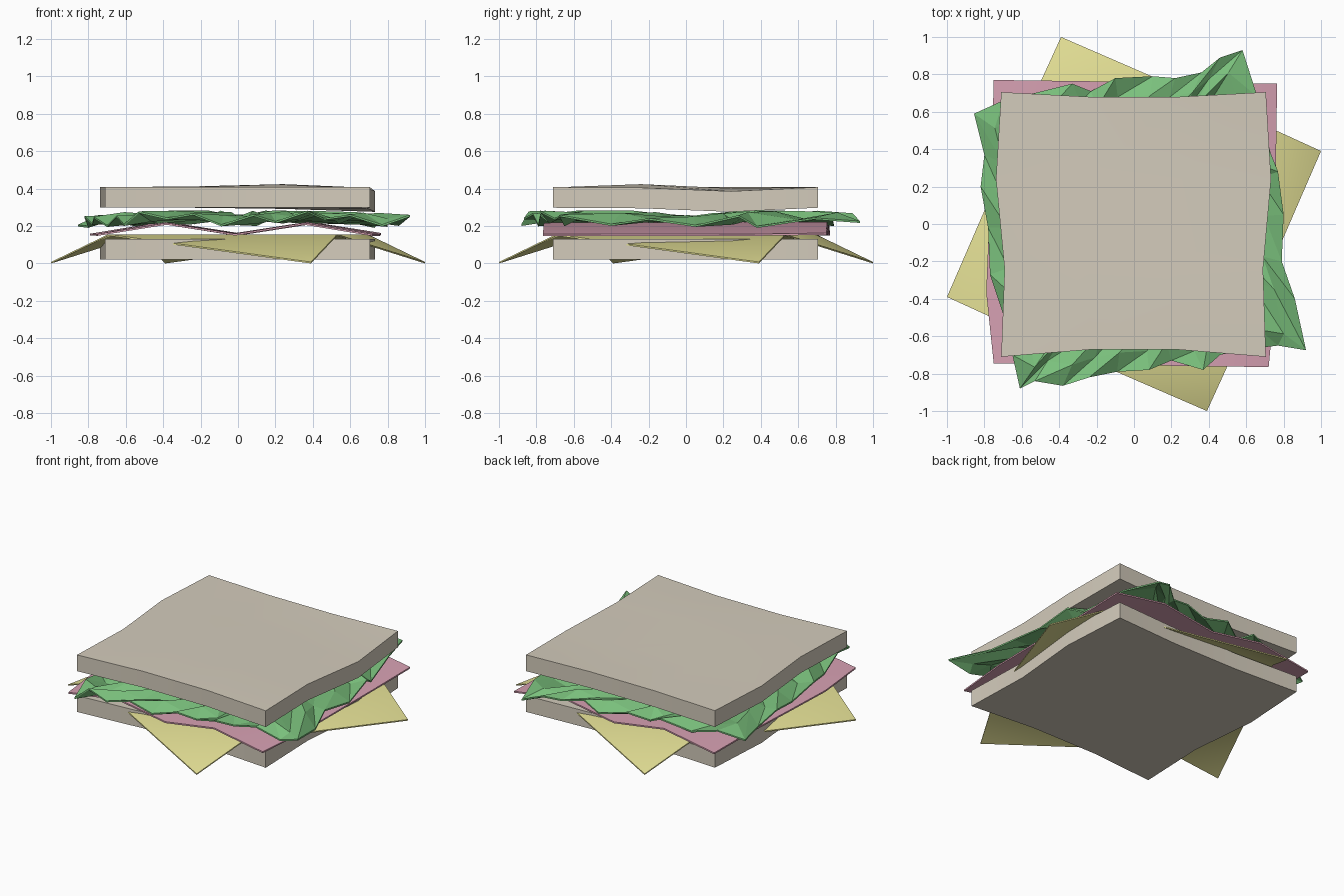
import bpy, math, random

if "Cube" in bpy.data.objects:
    bpy.data.objects.remove(bpy.data.objects["Cube"])
random.seed(4)


def srgb(*c):
    return [((v / 255 + 0.055) / 1.055) ** 2.4 for v in c] + [1.0]


def material(name, *rgb):
    m = bpy.data.materials.new(name)
    m.diffuse_color = srgb(*rgb)
    m.use_nodes = True
    m.node_tree.nodes["Principled BSDF"].inputs["Base Color"].default_value = m.diffuse_color
    return m


BREAD = material("bread beige", 212, 204, 188)
CHEESE = material("cheese yellow", 226, 222, 148)
HAM = material("ham pink", 214, 160, 178)
LETTUCE = material("lettuce green", 122, 192, 124)


def slab(name, top, faces, thick, mat, smooth=True):
    """Closed slab: a top surface, its copy lowered by thick, and a rim."""
    n = len(top)
    verts = top + [(x, y, z - thick) for x, y, z in top]
    edges = {(f[i], f[(i + 1) % len(f)]) for f in faces for i in range(len(f))}
    rim = [(b, a, a + n, b + n) for a, b in edges if (b, a) not in edges]
    under = [tuple(i + n for i in reversed(f)) for f in faces]
    me = bpy.data.meshes.new(name)
    me.from_pydata(verts, [], list(faces) + under + rim)
    me.materials.append(mat)
    ob = bpy.data.objects.new(name, me)
    bpy.context.collection.objects.link(ob)
    if smooth:
        bpy.ops.object.select_all(action='DESELECT')
        ob.select_set(True)
        bpy.context.view_layer.objects.active = ob
        bpy.ops.object.shade_smooth_by_angle(angle=math.radians(30))
    return ob


def grid_faces(nx, ny):
    return [(j * nx + i, j * nx + i + 1, (j + 1) * nx + i + 1, (j + 1) * nx + i)
            for j in range(ny - 1) for i in range(nx - 1)]


# Bread slices: 4 x 4 grid with wavy edges, the top one warped
steps = [-0.71, -0.24, 0.24, 0.705]


def bread(name, z, warp):
    pts = []
    for j, y in enumerate(steps):
        for i, x in enumerate(steps):
            px, py = x, y
            if j in (1, 2) and i in (0, 3):
                px = (-0.692, -0.738)[j - 1] if i == 0 else (0.69, 0.733)[j - 1]
            if i in (1, 2) and j in (0, 3):
                py = -0.672 if j == 0 else 0.68
            pts.append((px, py, z + warp.get((i, j), 0)))
    slab(name, pts, grid_faces(4, 4), 0.11, BREAD)


bread("bottom_bread", 0.132, {})
bread("top_bread", 0.408, {(2, 1): 0.016, (1, 1): 0.004, (3, 2): -0.022,
                           (2, 2): -0.006, (3, 1): -0.003})

# Cheese: turned square whose four corners fold down to the ground
cheese, T = [], 0.008
for k in range(4):
    c, s = round(math.cos(k * math.pi / 2)), round(math.sin(k * math.pi / 2))
    for x, y, z in ((0.39, -1.0, T), (0.53, -0.694, 0.156)):
        cheese.append((x * c - y * s, x * s + y * c, z))
flaps = [((2 * k - 1) % 8, 2 * k, 2 * k + 1) for k in range(4)]
slab("cheese_slice", cheese, [(1, 3, 5, 7)] + flaps, T, CHEESE)


# Ham: square sheet rippled along x
def ripple(x):
    return 0.032 * -math.cos(x / 0.39 * math.pi)


ham = []
bulge = [0, -0.04, -0.025, -0.01, 0]
for j in range(5):
    v = j / 4
    for i in range(5):
        u = i / 4
        left, right = -0.75 + bulge[j], 0.72 + 0.045 * v - bulge[j] * 0.6
        front, back = -0.745 - 0.02 * u, 0.77 - 0.02 * u
        z = 0.19 + (0.03 if i % 2 else -0.03) + random.uniform(-0.004, 0.004)
        ham.append((left + (right - left) * u, front + (back - front) * v, z))
slab("ham_slice", ham, grid_faces(5, 5), 0.01, HAM)

# Lettuce: ragged crinkled leaf from an outline and shrinking rings
outline = [(-.855, .59), (-.70, .66), (-.53, .70), (-.33, .75), (-.23, .71),
           (-.10, .78), (.10, .79), (.22, .78), (.36, .81), (.46, .89), (.58, .93),
           (.66, .68), (.73, .38), (.77, .28), (.80, .05), (.79, -.20), (.86, -.40),
           (.92, -.675), (.77, -.65), (.60, -.67), (.46, -.70), (.37, -.78),
           (.20, -.73), (.08, -.78), (-.09, -.79), (-.24, -.82), (-.38, -.865),
           (-.53, -.84), (-.61, -.88), (-.65, -.70), (-.70, -.48), (-.77, -.27),
           (-.78, -.02), (-.82, .20), (-.80, .37)][::-1]
n = len(outline)
leaf = []
for r, s in enumerate((1.0, 0.87, 0.7, 0.4)):
    for k, (x, y) in enumerate(outline):
        crinkle = 0.02 * (1 if (k + r) % 2 else -1) + random.uniform(-0.012, 0.012)
        z = 0.243 + 0.4 * ripple(x) + crinkle + (0.012 if r else 0)
        leaf.append((x * s, y * s, min(z, 0.282)))
leaf.append((0, 0, 0.25))
faces = []
for r in range(3):
    for k in range(n):
        a, b = r * n + k, r * n + (k + 1) % n
        faces += [(a, b, b + n), (a, b + n, a + n)]
faces += [(3 * n + k, 3 * n + (k + 1) % n, 4 * n) for k in range(n)]
slab("lettuce_leaf", leaf, faces, 0.01, LETTUCE, smooth=False)
